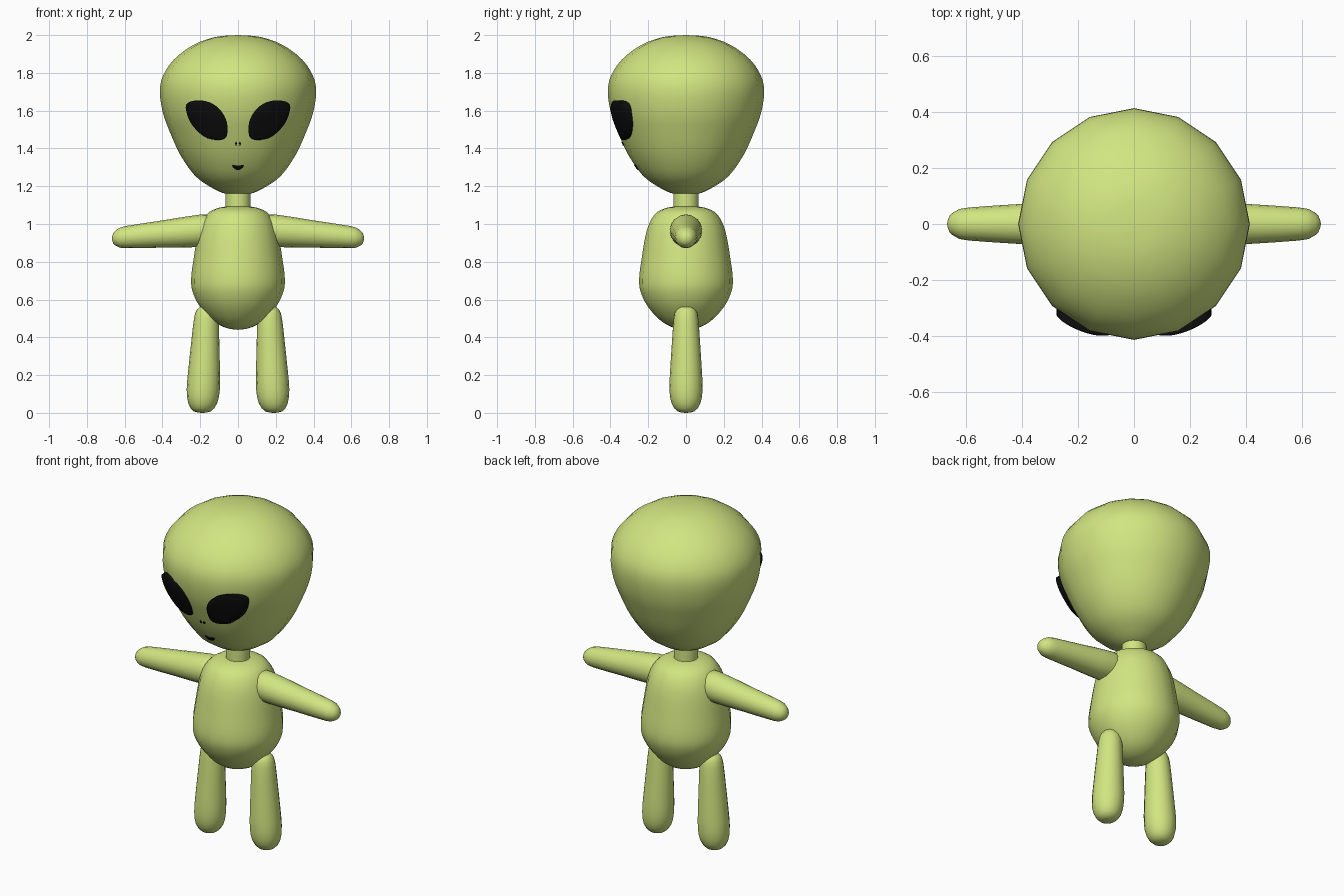
import bpy, bmesh, math
from mathutils import Vector

if "Cube" in bpy.data.objects:
    bpy.data.objects.remove(bpy.data.objects["Cube"])

SEG = 16


def material(name, rgb):
    m = bpy.data.materials.new(name)
    m.diffuse_color = (*rgb, 1)
    m.use_nodes = True
    m.node_tree.nodes["Principled BSDF"].inputs["Base Color"].default_value = m.diffuse_color
    return m


GREEN = material("green_skin", (0.64, 0.79, 0.22))
BLACK = material("black_gloss", (0.004, 0.004, 0.004))


def smooth_path(pts, steps=3, closed=False):
    """Catmull-Rom subdivision of a 2D point list."""
    n, out = len(pts), []
    for i in range(n if closed else n - 1):
        ids = [i - 1, i, i + 1, i + 2]
        ids = [k % n if closed else min(max(k, 0), n - 1) for k in ids]
        a, b, c, d = (Vector(pts[k]) for k in ids)
        for s in range(steps):
            t = s / steps
            out.append(0.5 * (2 * b + (c - a) * t + (2 * a - 5 * b + 4 * c - d) * t * t
                              + (3 * b - a - 3 * c + d) * t ** 3))
    if not closed:
        out.append(Vector(pts[-1]))
    return out


def finish(name, bm, mat, mirror=False, angle=50):
    bmesh.ops.recalc_face_normals(bm, faces=bm.faces)
    me = bpy.data.meshes.new(name)
    bm.to_mesh(me)
    bm.free()
    ob = bpy.data.objects.new(name, me)
    bpy.context.collection.objects.link(ob)
    me.materials.append(mat)
    if mirror:
        ob.modifiers.new("mirror", "MIRROR").use_mirror_merge = False
    bpy.ops.object.select_all(action="DESELECT")
    ob.select_set(True)
    bpy.context.view_layer.objects.active = ob
    bpy.ops.object.shade_smooth_by_angle(angle=math.radians(angle))
    return ob


def skin_rings(bm, rings):
    """Bridge consecutive rings; a one-vertex ring is a pole."""
    for a, b in zip(rings, rings[1:]):
        n = max(len(a), len(b))
        for i in range(n):
            j = (i + 1) % n
            f = [a[i % len(a)], a[j % len(a)], b[j % len(b)], b[i % len(b)]]
            bm.faces.new(list(dict.fromkeys(f)))


def lathe(name, profile, place=lambda u, v, t: (u, v, t), mirror=False):
    """Revolve (radius, height) points; place() positions each section."""
    bm, rings = bmesh.new(), []
    for r, t in profile:
        angles = [2 * math.pi * i / SEG for i in range(SEG if r > 1e-5 else 1)]
        rings.append([bm.verts.new(place(r * math.cos(a), r * math.sin(a), t)) for a in angles])
    skin_rings(bm, rings)
    return finish(name, bm, GREEN, mirror)


# Head
head_profile = smooth_path([
    (0, 1.15), (0.06, 1.158), (0.13, 1.187), (0.225, 1.253), (0.305, 1.365),
    (0.362, 1.49), (0.398, 1.59), (0.414, 1.70), (0.397, 1.785), (0.34, 1.87),
    (0.24, 1.946), (0.12, 1.99), (0, 2.0)])
lathe("head", head_profile)

# Neck
lathe("neck", [(0, 1.04), (0.067, 1.04), (0.067, 1.2), (0, 1.2)])

# Torso
lathe("torso", smooth_path([
    (0, 0.44), (0.06, 0.449), (0.13, 0.485), (0.2, 0.56), (0.24, 0.64), (0.248, 0.71),
    (0.236, 0.81), (0.208, 0.965), (0.168, 1.048), (0.12, 1.08), (0.06, 1.093), (0, 1.095)]))

# Legs, leaning slightly outwards towards the feet
lathe("legs", smooth_path([
    (0, 0.0), (0.045, 0.008), (0.076, 0.05), (0.088, 0.125), (0.083, 0.24), (0.074, 0.38),
    (0.065, 0.5), (0.052, 0.545), (0.028, 0.566), (0, 0.572)], 2),
    lambda u, v, t: (0.189 + u - 0.042 * t, v, t), mirror=True)

# Arms, drooping slightly towards the hands
lathe("arms", smooth_path([
    (0, 0.1), (0.045, 0.11), (0.075, 0.145), (0.086, 0.2), (0.072, 0.4), (0.059, 0.59),
    (0.048, 0.634), (0.028, 0.66), (0, 0.668)], 2),
    lambda u, v, t: (t, v, 0.964 - 0.085 * (t - 0.2) + u), mirror=True)


def head_radius(z):
    for (r0, z0), (r1, z1) in zip(head_profile, head_profile[1:]):
        if z0 <= z <= z1:
            return r0 + (r1 - r0) * (z - z0) / (z1 - z0)
    return 0


def face_patch(name, outline, lift, mirror=False):
    """Closed outline in the front view, wrapped on the head and raised by lift(x)."""
    pts = smooth_path(outline, 3, closed=True)
    mid = sum(pts, Vector((0, 0))) / len(pts)
    bm, rings = bmesh.new(), []
    for scale, sunk in ((1, 0.035), (1, 0.003), (0.93, 0), (0.65, 0), (0.35, 0), (0, 0)):
        ring = []
        for p in (pts if scale else [mid]):
            x, z = mid + (p - mid) * scale
            r = head_radius(z) + lift(x) - sunk
            ring.append(bm.verts.new((x, -math.sqrt(r * r - x * x), z)))
        rings.append(ring)
    skin_rings(bm, rings)
    return finish(name, bm, BLACK, mirror)


# Eyes
face_patch("eyes", [
    (0.275, 1.63), (0.243, 1.651), (0.185, 1.653), (0.132, 1.635), (0.085, 1.593),
    (0.058, 1.534), (0.058, 1.471), (0.08, 1.447), (0.132, 1.447), (0.185, 1.466),
    (0.243, 1.524), (0.27, 1.582)], lambda x: 0.006 + 0.09 * (x - 0.05), mirror=True)

# Nostrils
face_patch("nostrils", [(0.006, 1.425), (0.011, 1.435), (0.016, 1.425), (0.011, 1.415)],
           lambda x: 0.004, mirror=True)

# Mouth
face_patch("mouth", [
    (-0.029, 1.313), (-0.015, 1.311), (0, 1.308), (0.015, 1.311), (0.029, 1.313),
    (0.022, 1.295), (0, 1.286), (-0.022, 1.295)], lambda x: 0.004)
